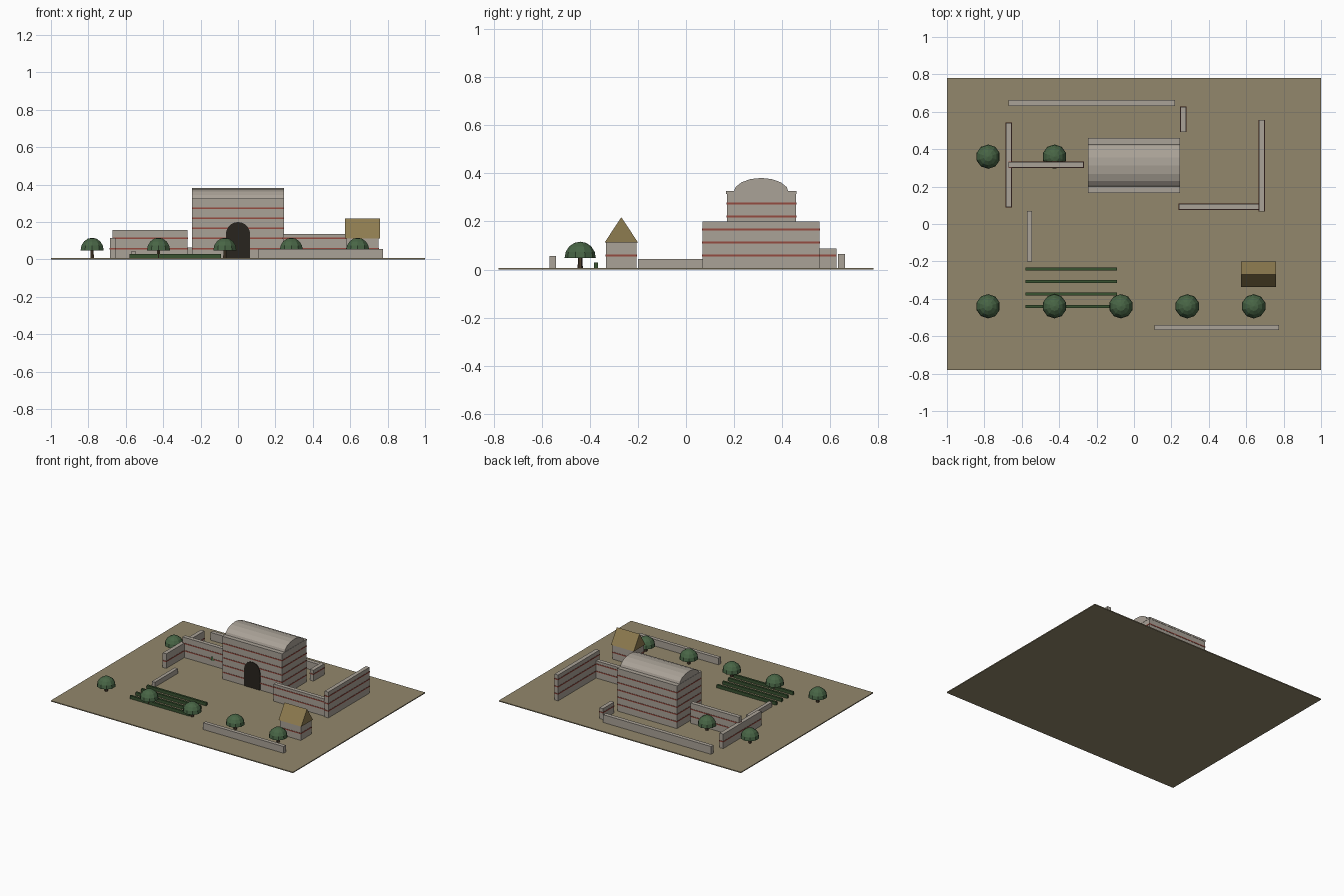
import bpy, bmesh, math
from mathutils import Matrix

if "Cube" in bpy.data.objects:
    bpy.data.objects.remove(bpy.data.objects["Cube"])


def material(name, r, g, b):
    m = bpy.data.materials.new(name)
    m.diffuse_color = (r, g, b, 1)
    m.use_nodes = True
    m.node_tree.nodes["Principled BSDF"].inputs["Base Color"].default_value = m.diffuse_color
    return m


EARTH = material("earth", 0.29, 0.245, 0.15)
STONE = material("stone", 0.40, 0.36, 0.31)
BRICK = material("brick", 0.30, 0.07, 0.05)
THATCH = material("thatch", 0.27, 0.20, 0.08)
LEAF = material("leaf", 0.065, 0.13, 0.06)
HEDGE = material("hedge", 0.04, 0.085, 0.03)
BARK = material("bark", 0.07, 0.045, 0.025)
DARK = material("dark", 0.022, 0.018, 0.013)


def finish(name, bm, mat):
    bmesh.ops.recalc_face_normals(bm, faces=bm.faces)
    me = bpy.data.meshes.new(name)
    bm.to_mesh(me)
    bm.free()
    me.materials.append(mat)
    ob = bpy.data.objects.new(name, me)
    bpy.context.collection.objects.link(ob)
    return ob


def box(name, x0, x1, y0, y1, z0, z1, mat):
    bm = bmesh.new()
    bmesh.ops.create_cube(bm, size=1)
    size = Matrix.Diagonal((x1 - x0, y1 - y0, z1 - z0, 1))
    place = Matrix.Translation(((x0 + x1) / 2, (y0 + y1) / 2, (z0 + z1) / 2))
    bm.transform(place @ size)
    return finish(name, bm, mat)


def prism(name, profile, offset, mat):
    """Closed 3D outline pushed along an offset vector."""
    bm = bmesh.new()
    face = bm.faces.new([bm.verts.new(p) for p in profile])
    ext = bmesh.ops.extrude_face_region(bm, geom=[face], use_keep_orig=True)
    verts = [e for e in ext["geom"] if isinstance(e, bmesh.types.BMVert)]
    bmesh.ops.translate(bm, verts=verts, vec=offset)
    return finish(name, bm, mat)


def banded_wall(name, x0, x1, y0, y1, h):
    """Stone block with thin brick courses every 0.054."""
    box(name, x0, x1, y0, y1, 0.001, h, STONE)
    e, z, i = 0.002, 0.058, 1
    while z + 0.006 < h - 0.01:
        box(f"{name}_brick_course_{i}", x0 - e, x1 + e, y0 - e, y1 + e,
            z - 0.004, z + 0.004, BRICK)
        z += 0.054
        i += 1


# Ground slab
box("ground_slab", -1, 1, -0.78, 0.78, 0, 0.007, EARTH)

# Main hall with cornice, barrel vault and arched door
banded_wall("hall", -0.245, 0.245, 0.17, 0.457, 0.325)
box("hall_cornice", -0.247, 0.247, 0.167, 0.459, 0.314, 0.327, STONE)
vault = [(-0.245, 0.3125 + 0.115 * math.cos(math.pi * i / 8),
          0.32 + 0.061 * math.sin(math.pi * i / 8)) for i in range(9)]
prism("barrel_vault", vault, (0.49, 0, 0), STONE)
door = [(-0.065, 0.165, 0.001), (0.065, 0.165, 0.001)]
door += [(0.065 * math.cos(math.pi * i / 10), 0.165,
          0.135 + 0.065 * math.sin(math.pi * i / 10)) for i in range(11)]
prism("arched_door", door, (0, 0.02, 0), DARK)

# Ruined walls: x range, y range, height
walls = {
    "north_wall": (-0.67, 0.22, 0.632, 0.662, 0.065),
    "north_east_stub": (0.248, 0.278, 0.493, 0.625, 0.088),
    "west_wall": (-0.685, -0.655, 0.09, 0.54, 0.115),
    "west_cross_wall": (-0.67, -0.27, 0.302, 0.332, 0.157),
    "east_wall": (0.668, 0.698, 0.068, 0.555, 0.2),
    "east_cross_wall": (0.24, 0.67, 0.077, 0.107, 0.135),
    "south_west_wall": (-0.572, -0.546, -0.2, 0.07, 0.043),
    "south_wall": (0.11, 0.775, -0.568, -0.54, 0.057),
}
for name, dims in walls.items():
    banded_wall(name, *dims)

# Hut with gabled thatch roof
banded_wall("hut_walls", 0.58, 0.752, -0.333, -0.205, 0.114)
prism("hut_roof", [(0.572, -0.338, 0.113), (0.572, -0.2, 0.113),
                   (0.572, -0.269, 0.218)], (0.187, 0, 0), THATCH)

# Hedge rows
for i in range(4):
    y = -0.241 - i * 0.0665
    box(f"hedge_row_{i + 1}", -0.58, -0.09, y - 0.008, y + 0.008, 0.001, 0.03, HEDGE)


def tree(name, x, y):
    bm = bmesh.new()
    bmesh.ops.create_cone(bm, cap_ends=True, segments=6, radius1=0.011,
                          radius2=0.009, depth=0.055)
    bm.transform(Matrix.Translation((x, y, 0.0285)))
    finish(name + "_trunk", bm, BARK)
    bm = bmesh.new()
    bmesh.ops.create_uvsphere(bm, u_segments=10, v_segments=8, radius=1)
    bmesh.ops.delete(bm, geom=[v for v in bm.verts if v.co.z < -0.01], context='VERTS')
    bmesh.ops.holes_fill(bm, edges=[e for e in bm.edges if e.is_boundary], sides=0)
    bm.transform(Matrix.Translation((x, y, 0.048)) @ Matrix.Diagonal((0.065, 0.065, 0.068, 1)))
    finish(name + "_crown", bm, LEAF)


# Trees: front row of five, back row of two
for i in range(5):
    tree(f"front_tree_{i + 1}", -0.78 + 0.355 * i, -0.44)
for i in range(2):
    tree(f"back_tree_{i + 1}", -0.78 + 0.355 * i, 0.36)
